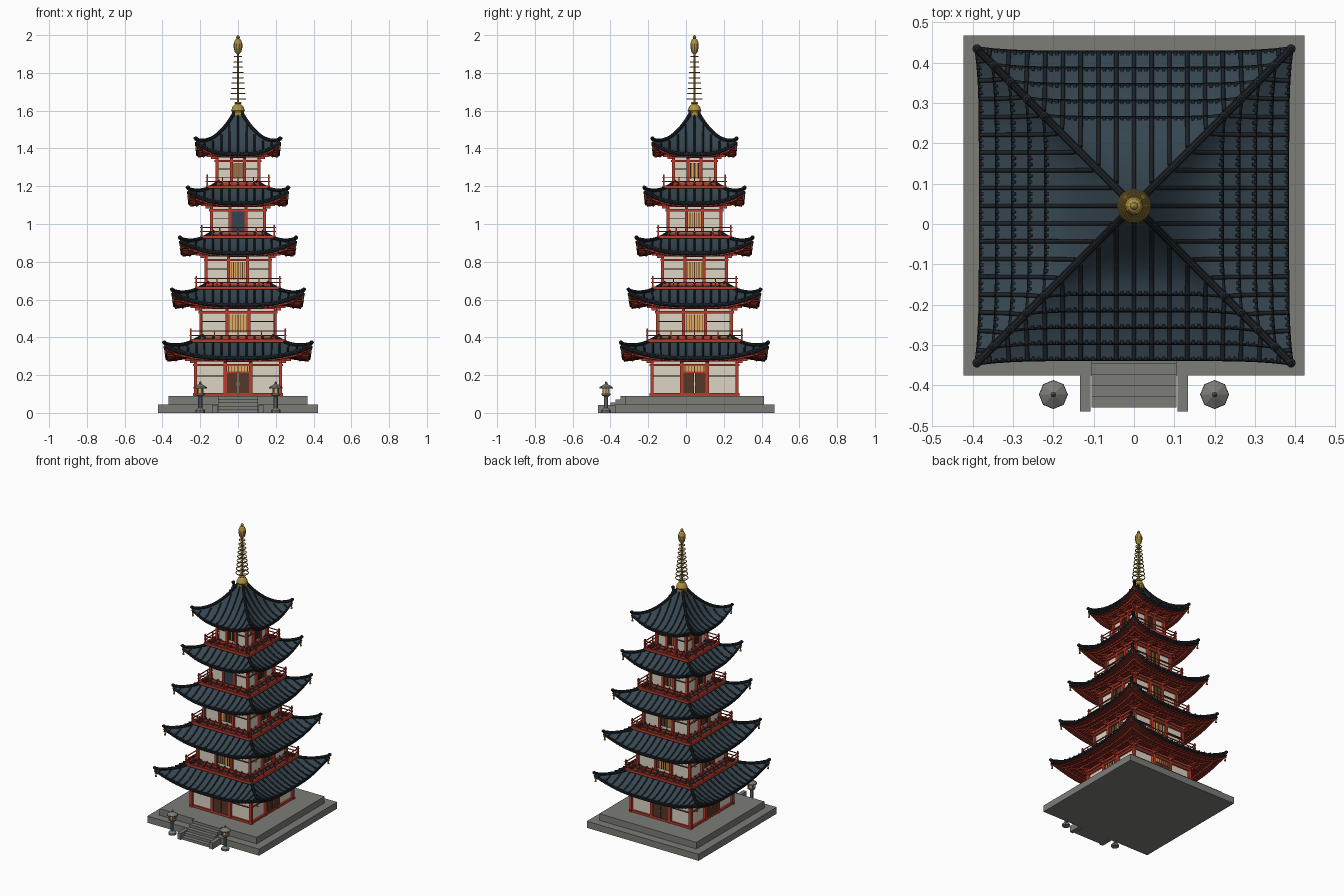
import bpy, bmesh, math
from mathutils import Vector, Matrix

if "Cube" in bpy.data.objects:
    bpy.data.objects.remove(bpy.data.objects["Cube"])

CY = 0.045  # tower axis sits slightly behind the origin


def mat(name, r, g, b):
    m = bpy.data.materials.new(name)
    m.diffuse_color = (r, g, b, 1)
    m.use_nodes = True
    m.node_tree.nodes["Principled BSDF"].inputs["Base Color"].default_value = m.diffuse_color
    return m


STONE = mat("stone", .2, .2, .185)
RED = mat("red_paint", .5, .045, .025)
DARKRED = mat("dark_red", .2, .025, .018)
PLASTER = mat("plaster", .72, .66, .55)
TILE = mat("tile", .036, .06, .08)
RIDGE = mat("ridge", .012, .016, .02)
GOLD = mat("gold", .42, .28, .05)
WOOD = mat("wood", .09, .04, .022)
GLOW = mat("lit_paper", .75, .42, .13)


def link(name, data, m, loc=(0, CY, 0)):
    ob = bpy.data.objects.new(name, data)
    bpy.context.collection.objects.link(ob)
    data.materials.append(m)
    ob.location = loc
    return ob


def boxes(name, items, m, loc=(0, CY, 0), sides=1):
    """items: (x0,x1,y0,y1,z0,z1), repeated around the tower on 1 or 4 sides"""
    bm = bmesh.new()
    for k in range(sides):
        R = Matrix.Rotation(k * math.pi / 2, 4, 'Z')
        for x0, x1, y0, y1, z0, z1 in items:
            T = Matrix.Translation(((x0 + x1) / 2, (y0 + y1) / 2, (z0 + z1) / 2))
            S = Matrix.Diagonal((abs(x1 - x0), abs(y1 - y0), z1 - z0, 1))
            bmesh.ops.create_cube(bm, size=1, matrix=R @ T @ S)
    me = bpy.data.meshes.new(name)
    bm.to_mesh(me)
    return link(name, me, m, loc)


def tubes(name, paths, radius, m, res=1):
    cu = bpy.data.curves.new(name, 'CURVE')
    cu.dimensions = '3D'
    cu.bevel_depth, cu.bevel_resolution, cu.use_fill_caps = radius, res, True
    for p in paths:
        s = cu.splines.new('POLY')
        s.points.add(len(p) - 1)
        for q, v in zip(s.points, p):
            q.co = (*v, 1)
    ob = link(name, cu, m)
    bpy.ops.object.select_all(action='DESELECT')
    bpy.context.view_layer.objects.active = ob
    ob.select_set(True)
    bpy.ops.object.convert(target='MESH')


def loft(name, rings, m, loc=(0, CY, 0), caps=True):
    bm = bmesh.new()
    vs = [[bm.verts.new(v) for v in r] for r in rings]
    n = len(vs[0])
    for a, b in zip(vs, vs[1:]):
        for i in range(n):
            bm.faces.new((a[i], a[(i + 1) % n], b[(i + 1) % n], b[i]))
    if caps:
        bm.faces.new(vs[0])
        bm.faces.new(vs[-1])
    bmesh.ops.recalc_face_normals(bm, faces=bm.faces)
    me = bpy.data.meshes.new(name)
    bm.to_mesh(me)
    return link(name, me, m, loc)


def lathe(name, prof, n, m, loc=(0, CY, 0)):
    return loft(name, [[(r * math.cos(2 * math.pi * i / n), r * math.sin(2 * math.pi * i / n), z)
                        for i in range(n)] for r, z in prof], m, loc)


# Stone platform, steps and cheek walls
boxes("platform", [(-.423, .423, -.421, .423, 0, .045), (-.367, .367, -.367, .367, .045, .09)], STONE)
boxes("steps", [(-.105, .105, -.455 + .027 * i, -.31, .018 * i, .018 * (i + 1)) for i in range(5)],
      STONE, (0, 0, 0))
boxes("step_cheeks", [(s * .108, s * .134, -.465, -.37, 0, .043) for s in (-1, 1)], STONE, (0, 0, 0))

# Stone lanterns
for s in (-1, 1):
    L = (s * .2, -.423, 0)
    lathe("lantern_post", [(.026, 0), (.026, .012), (.018, .02), (.011, .025), (.011, .085),
                           (.024, .095), (.024, .102)], 8, STONE, L)
    lathe("lantern_light", [(.016, .102), (.016, .132)], 6, GLOW, L)
    boxes("lantern_frame", [(x - .003, x + .003, y - .003, y + .003, .1, .133)
                            for x in (-.015, .015) for y in (-.015, .015)], STONE, L)
    lathe("lantern_roof", [(.036, .13), (.035, .136), (.012, .15), (.006, .153), (.007, .16), (.001, .167)],
          8, STONE, L)

# floor z, wall half-width, eave half-width, eave underside z
LEVELS = [(.09, .225, .379, .277), (.39, .197, .339, .557), (.67, .169, .299, .833),
          (.94, .141, .258, 1.097), (1.205, .112, .217, 1.357)]

for n, (z0, h, out, ze) in enumerate(LEVELS):
    top = n == 4
    tag = "_%d" % (n + 1)
    zt = ze + .018
    c = .3 * h

    # Walls, posts and beams
    boxes("walls" + tag, [(-h + .008, h - .008, -h + .008, h - .008, z0 - .03, zt)], PLASTER)
    w = .0075 if n else .009
    boxes("posts" + tag, [(x - w, x + w, -h - w, -h + w, z0 - .02, zt) for x in (-h, -c, c)], RED, sides=4)
    boxes("beams" + tag, [(-h - .012, h + .012, -h - .006, -h + .006, a, b) for a, b in
                          ((z0, z0 + .014), (ze - .03, ze - .018), (ze - .006, ze + .008))], RED, sides=4)
    zm = z0 + .55 * (ze - z0)
    boxes("wall_rails" + tag, [(s * c, s * h, -h - .001, -h + .009, zm, zm + .004)
                               for s in (-1, 1)], WOOD, sides=4)
    # Doors or lattice windows in the middle bay
    if n == 0:
        boxes("doors", [(s * .002, s * (c - .008), -h - .003, -h + .01, z0 + .012, .212)
                        for s in (-1, 1)], WOOD, sides=4)
        boxes("door_handles", [(s * .005, s * .009, -h - .006, -h, .145, .16) for s in (-1, 1)], GOLD, sides=4)
        boxes("door_lintel", [(-c, c, -h - .005, -h + .008, .212, .219)], RED, sides=4)
        wz0, wz1 = .219, ze - .03
    else:
        wz0, wz1 = z0 + .035, ze - .035
    ww = c - .009
    boxes("window" + tag, [(-ww, ww, -h + .001, -h + .009, wz0, wz1)], GLOW, sides=4)
    boxes("window_bars" + tag, [(ww * i / 3.5 - .0018, ww * i / 3.5 + .0018, -h - .003, -h + .003, wz0, wz1)
                                for i in range(-3, 4)], WOOD, sides=4)
    if n == 3:
        boxes("dark_door", [(-ww, ww, -h - .005, -h + .004, z0 + .012, ze - .03)], TILE)
    # Stepped brackets under the eaves
    br = []
    for x in (-h, -c, c, h):
        br += [(x - .007, x + .007, -h - .03, -h, ze - .014, ze - .002),
               (x - .006, x + .006, -h - .055, -h, ze - .001, ze + .01),
               (x - .022, x + .022, -h - .034, -h - .024, ze - .003, ze + .008)]
    boxes("brackets" + tag, br, RED, sides=4)

    # Balcony
    if n:
        b = h + .052
        boxes("balcony_floor" + tag, [(-b - .004, b + .004, -b - .004, b + .004, z0 - .018, z0 - .006)], DARKRED)
        boxes("balcony_edge" + tag, [(-b - .006, b + .006, -b - .006, -b + .006, z0 - .014, z0)], RED, sides=4)
        boxes("balcony_rails" + tag, [(-b - .008, b + .008, -b - .0025, -b + .0025, z, z + .005)
                                      for z in (z0 + .018, z0 + .04)], RED, sides=4)
        boxes("balcony_posts" + tag, [(-b - .004, -b + .004, -b - .004, -b + .004, z0 - .01, z0 + .056)]
              + [(x - .003, x + .003, -b - .003, -b + .003, z0 - .01, z0 + .04)
                 for x in (-.5 * b, 0, .5 * b)], RED, sides=4)

    # Curved roof shared by tiles, ribs, soffit and rafters
    rin = .018 if top else LEVELS[n + 1][1] - .01
    ztop = 1.585 if top else LEVELS[n + 1][0] + .015
    zedge, lift, power = ze + .02, .066, (1.75 if top else 1.5)

    def roof(k, d, a, dz=0.0, under=False):
        base = h if under else rin
        t = min(1, max(0, (d - base) / (out - base)))
        u = min(1, abs(a) / d)
        up = lift * t ** 1.6 * u ** 3
        z = ze + .022 * (1 - t) + up if under else zedge + (ztop - zedge) * (1 - t) ** power + up
        g = 1 + .028 * t * u ** 6
        return Matrix.Rotation(k * math.pi / 2, 3, 'Z') @ Vector((a * g, -d * g, z + dz))

    def ring(d, dz=0.0, under=False, N=20):
        return [roof(k, d, d * (2 * i / N - 1), dz, under) for k in range(4) for i in range(N)]

    ts = [i / 8 for i in range(9)]
    rings = [ring(rin + (out - rin) * t) for t in ts]
    loft("roof_tiles" + tag, rings + [ring(out, 0, True)], TILE, caps=False)
    loft("soffit" + tag, [ring(h - .02 + (out - h + .02) * t, 0, True) for t in (0, .15, .4, .7, 1)],
         DARKRED, caps=False)

    # Tile ribs with round ends, hips and eave roll
    ribs, ends = [], []
    m = int((out - .02) / .044)
    for k in range(4):
        for i in range(-m, m + 1):
            a = i * .044
            d0 = max(rin, abs(a) + .012)
            ribs.append([roof(k, d0 + (out + .003 - d0) * j / 7, a, .003) for j in range(8)])
        for i in range(-3 * m, 3 * m + 1):
            a = i * .0147
            ends.append([roof(k, out - .006, a, -.002), roof(k, out + .004, a, -.002)])
    tubes("roof_ribs" + tag, ribs, .0052, RIDGE)
    tubes("eave_tile_ends" + tag, ends, .005, RIDGE)
    tubes("eave_roll" + tag, [[roof(k, out, out * (i / 10 - 1), -.012) for i in range(21)]
                              for k in range(4)], .006, RIDGE, 0)
    tubes("hip_ridges" + tag, [[roof(k, d, d, .007) for d in
                                [rin + (out + .001 - rin) * j / 12 for j in range(13)]] for k in range(4)],
          .0095, RIDGE, 2)
    for k in range(4):
        tip = roof(k, out, out)
        bx, by = tip.x, tip.y + CY
        lathe("hip_end", [(.004, .001), (.0115, .007), (.0115, .014), (.004, .02)], 10, RIDGE, (bx, by, tip.z))
        lathe("wind_bell", [(.001, -.024), (.001, -.032), (.004, -.034), (.005, -.046), (.007, -.052)], 8, GOLD,
              (bx * .985, CY + (by - CY) * .985, tip.z))
        lathe("bell_wire", [(.0012, -.03), (.0012, 0)], 5, GOLD, (bx * .985, CY + (by - CY) * .985, tip.z))

    # Rafters and purlins
    raf = []
    q = int((out - .015) / .026)
    for k in range(4):
        for i in range(-q, q + 1):
            a = i * .026
            d0 = max(h, abs(a) + .004)
            raf.append([roof(k, d0 + (out - .006 - d0) * j / 4, a, -.003, True) for j in range(5)])
        raf.append([roof(k, d, d, -.005, True) for d in [h + (out - h) * j / 6 for j in range(7)]])
    tubes("rafters" + tag, raf, .0045, RED, 0)
    tubes("purlins" + tag, [[roof(k, d, d * (i / 8 - 1), -.008, True) for i in range(17)]
                            for k in range(4) for d in (h + .05, h + .1 * (out - h) / .15)], .006, RED, 0)

# Gilded spire
boxes("spire_base", [(-.028, .028, -.028, .028, 1.575, 1.592)], GOLD)
lathe("spire_dome", [(.03, 1.59), (.036, 1.6), (.033, 1.61), (.026, 1.625), (.014, 1.634), (.02, 1.64),
                     (.014, 1.646)], 16, GOLD)
lathe("spire_pole", [(.006, 1.59), (.0045, 1.98)], 8, GOLD)
for i in range(9):
    r, z = .039 - .0026 * i, 1.662 + .028 * i
    tubes("spire_ring", [[(r * math.cos(j * math.pi / 10), r * math.sin(j * math.pi / 10), z)
                          for j in range(21)]], .003, GOLD)
    boxes("ring_spokes", [(-r, r, -.0015, .0015, z - .0015, z + .0015)], GOLD, sides=2)
lathe("spire_flame", [(.008, 1.9), (.018, 1.912), (.023, 1.935), (.023, 1.955), (.016, 1.975), (.005, 1.983)],
      10, GOLD)
lathe("spire_jewel", [(.003, 1.978), (.009, 1.984), (.01, 1.99), (.006, 1.997), (.001, 2.0)], 10, GOLD)
for ob in bpy.data.objects:
    if any(s in ob.name for s in ("roof_tiles", "soffit", "spire_dome", "hip_ridges", "spire_ring")):
        bpy.ops.object.select_all(action='DESELECT')
        bpy.context.view_layer.objects.active = ob
        ob.select_set(True)
        bpy.ops.object.shade_smooth_by_angle()
